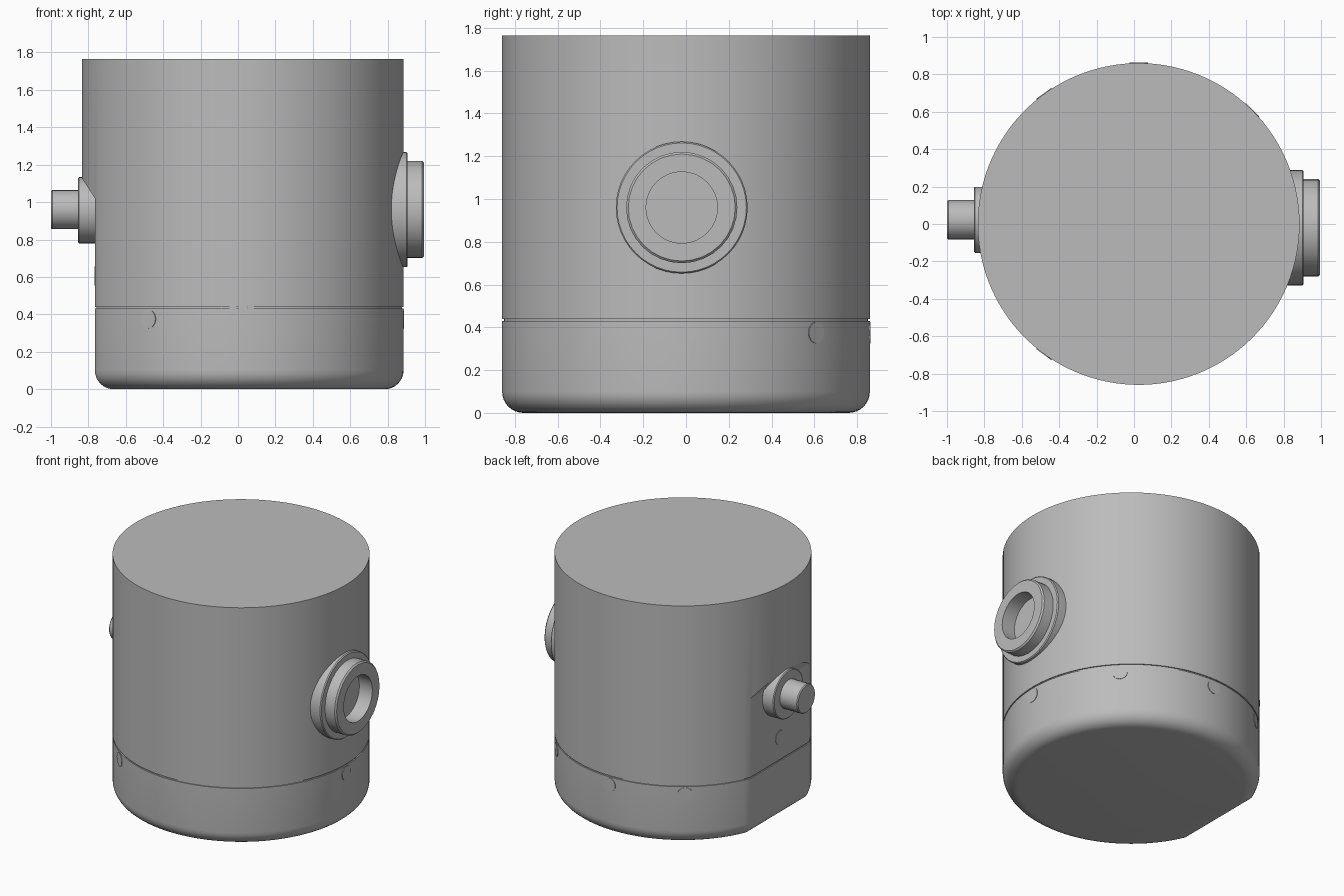
import bpy, bmesh, math
from mathutils import Matrix, Vector

cube = bpy.data.objects.get("Cube")
if cube:
    bpy.data.objects.remove(cube, do_unlink=True)

GREY = (0.5, 0.5, 0.5, 1)
grey = bpy.data.materials.new("light_grey")
grey.use_nodes = True
grey.diffuse_color = GREY
grey.node_tree.nodes["Principled BSDF"].inputs["Base Color"].default_value = GREY

CX, R, FLAT = 0.025, 0.86, -0.79      # body axis, radius, flat side (from the axis)
FILLET, SEAM, TOP = 0.1, 0.435, 1.765
LEDGE, SLOPE = 1.02, 1.57             # underside of the overhang over the flat


def finish(name, bm):
    bmesh.ops.remove_doubles(bm, verts=bm.verts, dist=1e-5)
    bmesh.ops.recalc_face_normals(bm, faces=bm.faces)
    mesh = bpy.data.meshes.new(name)
    bm.to_mesh(mesh)
    bm.free()
    mesh.materials.append(grey)
    obj = bpy.data.objects.new(name, mesh)
    bpy.context.collection.objects.link(obj)
    bpy.ops.object.select_all(action='DESELECT')
    obj.select_set(True)
    bpy.context.view_layer.objects.active = obj
    bpy.ops.object.shade_smooth_by_angle(angle=math.radians(30))
    return obj


def loft(name, rings, cap=True):
    """Skin a list of closed point rings."""
    bm = bmesh.new()
    loops = [[bm.verts.new(p) for p in ring] for ring in rings]
    for a, b in zip(loops, loops[1:]):
        for i in range(len(a)):
            j = (i + 1) % len(a)
            bm.faces.new((a[i], a[j], b[j], b[i]))
    if cap:
        bm.faces.new(loops[0])
        bm.faces.new(loops[-1])
    return finish(name, bm)


def section(z, inset=0.0, full=False):
    """Circle with a flat side; full=True bulges the flat back out to the circle."""
    r, clip = R - inset, FLAT + inset
    a = math.acos(clip / r)
    n, m = 96, 24
    angles = [-a + 2 * a * i / n for i in range(n)]
    angles += [a + 2 * (math.pi - a) * i / m for i in range(m)]
    pts = []
    for t in angles:
        x, y = r * math.cos(t), r * math.sin(t)
        cut = max(0.0, clip - x)
        if full:
            pts.append((CX + x, y, z + SLOPE * cut if z < TOP else z))
        else:
            pts.append((CX + x + cut, y, z))
    return pts


# Body: rounded bottom, thin seam groove, flat side ending under an overhang
rings = []
for i in range(9):
    t = math.pi / 2 * i / 8
    rings.append(section(FILLET * (1 - math.sin(t)), FILLET * (1 - math.cos(t))))
rings.reverse()
rings += [section(SEAM - 0.005), section(SEAM - 0.005, 0.008),
          section(SEAM + 0.005, 0.008), section(SEAM + 0.005),
          section(LEDGE), section(LEDGE, full=True), section(TOP, full=True)]
loft("tank_body", rings)


def lathe_x(name, profile, y, z, sides):
    """Turn an (x, radius) profile about an axis parallel to x."""
    return loft(name, [[(x, y + r * math.cos(2 * math.pi * i / sides),
                         z + r * math.sin(2 * math.pi * i / sides))
                        for i in range(sides)] for x, r in profile])


# Large port: collar, raised ring and recessed opening
lathe_x("port_collar", [(0.82, 0.308), (0.9, 0.308), (0.907, 0.302)], -0.02, 0.96, 48)
lathe_x("port_ring", [(0.88, 0.26), (0.985, 0.26), (0.995, 0.25),
                      (0.995, 0.167), (0.889, 0.167)], -0.02, 0.96, 32)
# The collar face must be open inside the ring
collar = bpy.data.objects["port_collar"]
bm = bmesh.new()
bm.from_mesh(collar.data)
bmesh.ops.delete(bm, geom=[f for f in bm.faces if len(f.verts) > 4], context='FACES_ONLY')
rim = [e for e in bm.edges if e.is_boundary and all(v.co.x > 0.9 for v in e.verts)]
ext = bmesh.ops.extrude_edge_only(bm, edges=rim)["geom"]
for v in ext:
    if isinstance(v, bmesh.types.BMVert):
        d = Vector((0, v.co.y + 0.02, v.co.z - 0.96)).normalized() * 0.24
        v.co = (v.co.x, d.y - 0.02, d.z + 0.96)
bmesh.ops.recalc_face_normals(bm, faces=bm.faces)
bm.to_mesh(collar.data)
bm.free()

# Small spigot on the flat side
lathe_x("spigot_base", [(-0.75, 0.177), (-0.85, 0.177), (-0.856, 0.171)], 0.022, 0.957, 40)
lathe_x("spigot_stub", [(-0.84, 0.105), (-0.993, 0.105), (-1.0, 0.099)], 0.022, 0.96, 24)


def plug(name, degrees, reach, z):
    """Nearly flush round plug facing outward from the body axis."""
    bm = bmesh.new()
    bmesh.ops.create_cone(bm, cap_ends=True, segments=24, radius1=0.05,
                          radius2=0.05, depth=0.02)
    t = math.radians(degrees)
    out = Vector((math.cos(t), math.sin(t), 0))
    place = Matrix.Translation(Vector((CX, 0, z)) + out * (reach - 0.007))
    turn = out.to_track_quat('Z', 'Y').to_matrix().to_4x4()
    bmesh.ops.transform(bm, matrix=place @ turn, verts=bm.verts)
    finish(name, bm)


# Plugs around the base, and one on the flat
for k, angle in enumerate((0, 45, 90, 126, -126)):
    plug(f"base_plug_{k + 1}", angle, R, 0.375)
plug("flat_plug", 180, -FLAT, 0.605)
